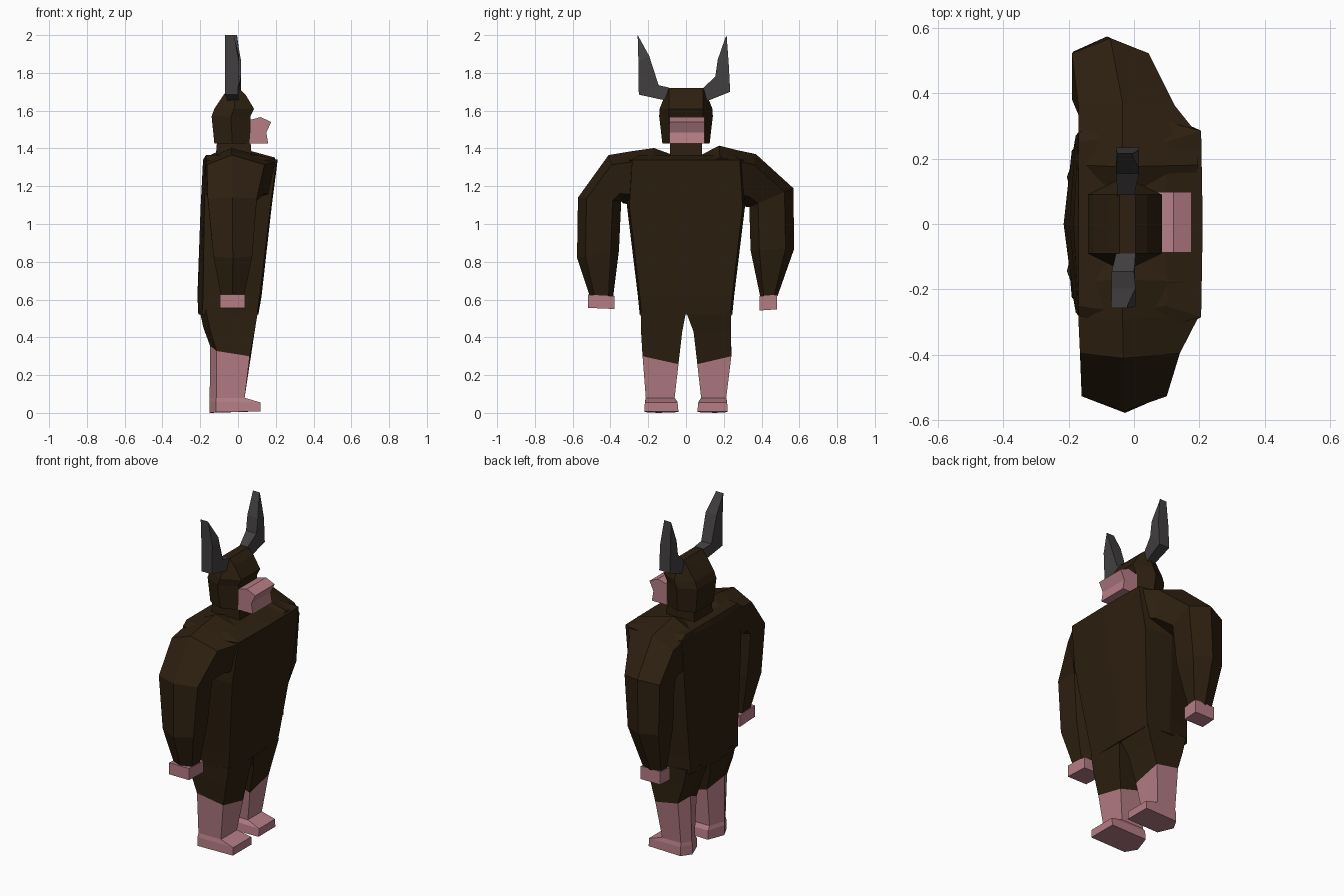
import bpy, bmesh


def material(name, rgb):
    m = bpy.data.materials.new(name)
    m.diffuse_color = (*rgb, 1)
    return m


BROWN = material("dark_fur", (0.026, 0.014, 0.005))
PINK = material("pink_skin", (0.46, 0.205, 0.235))
HORN = material("horn_grey", (0.055, 0.050, 0.052))


def loft(name, rings, mat):
    """Skin a list of equal-length point rings and cap both ends."""
    bm = bmesh.new()
    vs = [[bm.verts.new(p) for p in r] for r in rings]
    n = len(vs[0])
    for a, b in zip(vs, vs[1:]):
        for i in range(n):
            j = (i + 1) % n
            bm.faces.new((a[i], a[j], b[j], b[i]))
    bm.faces.new(vs[0])
    bm.faces.new(vs[-1])
    bmesh.ops.recalc_face_normals(bm, faces=bm.faces)
    me = bpy.data.meshes.new(name)
    bm.to_mesh(me)
    bm.free()
    me.materials.append(mat)
    ob = bpy.data.objects.new(name, me)
    bpy.context.collection.objects.link(ob)
    return ob


def octagon(z, xb, xf, yf, ys, yb, bulge=0.0):
    """Horizontal ring: flat front, side points, back with a central spine."""
    xm = (xb + xf) / 2
    return [(xf, 0, z), (xf - bulge / 3, yf, z), (xm, ys, z), (xb + bulge, yb, z),
            (xb, 0, z), (xb + bulge, -yb, z), (xm, -ys, z), (xf - bulge / 3, -yf, z)]


def hexagon(outer, inner, x0, x1, tuck=0.0, t=0.2):
    """Limb ring between an outer and an inner (y, z) point."""
    at = lambda x, k: (x, outer[0] + (inner[0] - outer[0]) * k,
                       outer[1] + (inner[1] - outer[1]) * k)
    xm = (x0 + min(x1, 0.1)) / 2
    return [at(xm, 0), at(x1, t), at(x1 - tuck, 1 - t), at(xm, 1), at(x0, 1 - t), at(x0, t)]


def quad(outer, inner, x0, x1):
    return [(x0, *outer), (x1, *outer), (x1, *inner), (x0, *inner)]


# Torso, neck and head
loft("torso", [octagon(0.52, -0.21, 0.108, 0.235, 0.245, 0.225, 0.02),
               octagon(0.62, -0.215, 0.125, 0.245, 0.255, 0.23, 0.03),
               octagon(1.09, -0.198, 0.178, 0.30, 0.312, 0.27, 0.02),
               octagon(1.34, -0.185, 0.21, 0.285, 0.335, 0.28, 0.015),
               octagon(1.365, -0.17, 0.10, 0.25, 0.27, 0.25)], BROWN)
loft("neck", [octagon(1.33, -0.12, 0.075, 0.085, 0.085, 0.085),
              octagon(1.45, -0.11, 0.065, 0.085, 0.085, 0.085)], BROWN)
loft("head", [octagon(1.425, -0.125, 0.065, 0.085, 0.125, 0.085),
              octagon(1.57, -0.14, 0.065, 0.09, 0.142, 0.09),
              octagon(1.61, -0.125, 0.085, 0.09, 0.14, 0.09),
              octagon(1.685, -0.075, 0.04, 0.09, 0.11, 0.09),
              octagon(1.72, -0.045, 0.005, 0.09, 0.10, 0.09)], BROWN)

# Snout: side profile extruded across the face
snout = [(0.06, 1.425), (0.16, 1.425), (0.15, 1.485), (0.176, 1.54), (0.12, 1.566), (0.06, 1.55)]
loft("snout", [[(x, y, z) for x, z in snout] for y in (-0.087, 0.097)], PINK)

# Horns: flat four-sided, slightly uneven between the sides
loft("horn_right", [quad((-0.09, 1.65), (-0.09, 1.722), -0.055, 0.005),
                    quad((-0.25, 1.685), (-0.145, 1.735), -0.068, 0.0),
                    quad((-0.252, 1.86), (-0.195, 1.89), -0.068, 0.005),
                    quad((-0.256, 2.0), (-0.25, 1.99), -0.07, -0.02)], HORN)
loft("horn_left", [quad((0.085, 1.64), (0.085, 1.715), -0.05, 0.0),
                   quad((0.234, 1.70), (0.155, 1.78), -0.055, 0.015),
                   quad((0.226, 1.85), (0.168, 1.87), -0.055, 0.015),
                   quad((0.215, 2.0), (0.208, 1.985), -0.05, -0.005)], HORN)

# Arms: (outer point, inner point, back x, front x, tuck of the lower front)
ARMS = {
    "right": [((-0.06, 1.362), (-0.06, 1.12), -0.16, 0.18, 0.03),
              ((-0.17, 1.402), (-0.20, 1.10), -0.17, 0.195, 0.03),
              ((-0.29, 1.385), (-0.28, 1.10), -0.17, 0.195, 0.03),
              ((-0.41, 1.365), (-0.335, 1.11), -0.165, 0.14),
              ((-0.572, 1.14), (-0.343, 1.12), -0.16, 0.10),
              ((-0.577, 0.82), (-0.355, 0.86), -0.13, 0.075),
              ((-0.51, 0.62), (-0.385, 0.62), -0.09, 0.032)],
    "left": [((0.08, 1.365), (0.08, 1.12), -0.16, 0.18, 0.03),
             ((0.175, 1.415), (0.20, 1.10), -0.175, 0.195, 0.03),
             ((0.275, 1.39), (0.27, 1.10), -0.17, 0.195, 0.03),
             ((0.37, 1.37), (0.325, 1.09), -0.17, 0.125),
             ((0.568, 1.19), (0.335, 1.09), -0.19, 0.045),
             ((0.573, 0.87), (0.342, 0.86), -0.185, 0.02),
             ((0.485, 0.62), (0.392, 0.62), -0.16, -0.04)],
}
HANDS = {"right": (-0.52, -0.378, 0.55, -0.095, 0.036),
         "left": (0.482, 0.388, 0.542, -0.165, -0.035)}
for side, sections in ARMS.items():
    loft("arm_" + side, [hexagon(*s) for s in sections], BROWN)
    yo, yi, z0, x0, x1 = HANDS[side]
    loft("hand_" + side, [quad((yo, 0.626), (yi, 0.618), x0, x1),
                          quad((yo, z0 + 0.006), (yi, z0), x0, x1)], PINK)


def leg_ring(s, dx, yi, yo, xb, xf, zi, zo, zb):
    """Five-sided leg ring: two front corners and a pointed heel side."""
    ym = yi + (yo - yi) * 0.6
    return [(xf + dx, s * yi, zi), (xf + dx, s * yo, zo), (xb + 0.035, s * yo, (zo + zb) / 2),
            (xb, s * ym, zb), (xb + 0.035, s * yi, (zi + zb) / 2)]


# Legs and feet: inner edges and toes differ a little from side to side
for side, s, dx, gap in (("right", -1, 0.0, 0.0), ("left", 1, -0.025, 0.02)):
    cuff = leg_ring(s, dx, 0.04 + gap, 0.23 + gap / 2, -0.148, 0.062, 0.258, 0.30, 0.355)
    ankle = (0.06 + gap, 0.213, -0.15, 0.035)
    loft("thigh_" + side, [leg_ring(s, 0, 0.0, 0.24, -0.205, 0.105, 0.535, 0.535, 0.55),
                           leg_ring(s, dx / 2, 0.02 + gap, 0.238, -0.183, 0.088, 0.43, 0.43, 0.45),
                           cuff], BROWN)
    loft("shin_" + side, [cuff,
                          leg_ring(s, dx, *ankle, 0.08, 0.08, 0.08),
                          leg_ring(s, dx, *ankle, 0.01, 0.01, 0.01)], PINK)
    loft("foot_" + side, [leg_ring(s, dx, *ankle, 0.08, 0.08, 0.08),
                          leg_ring(s, dx, 0.045 + gap, 0.218, -0.152, 0.12, 0.055, 0.055, 0.06),
                          leg_ring(s, dx, 0.04 + gap, 0.22, -0.152, 0.12, 0.008, 0.008, 0.0)], PINK)
